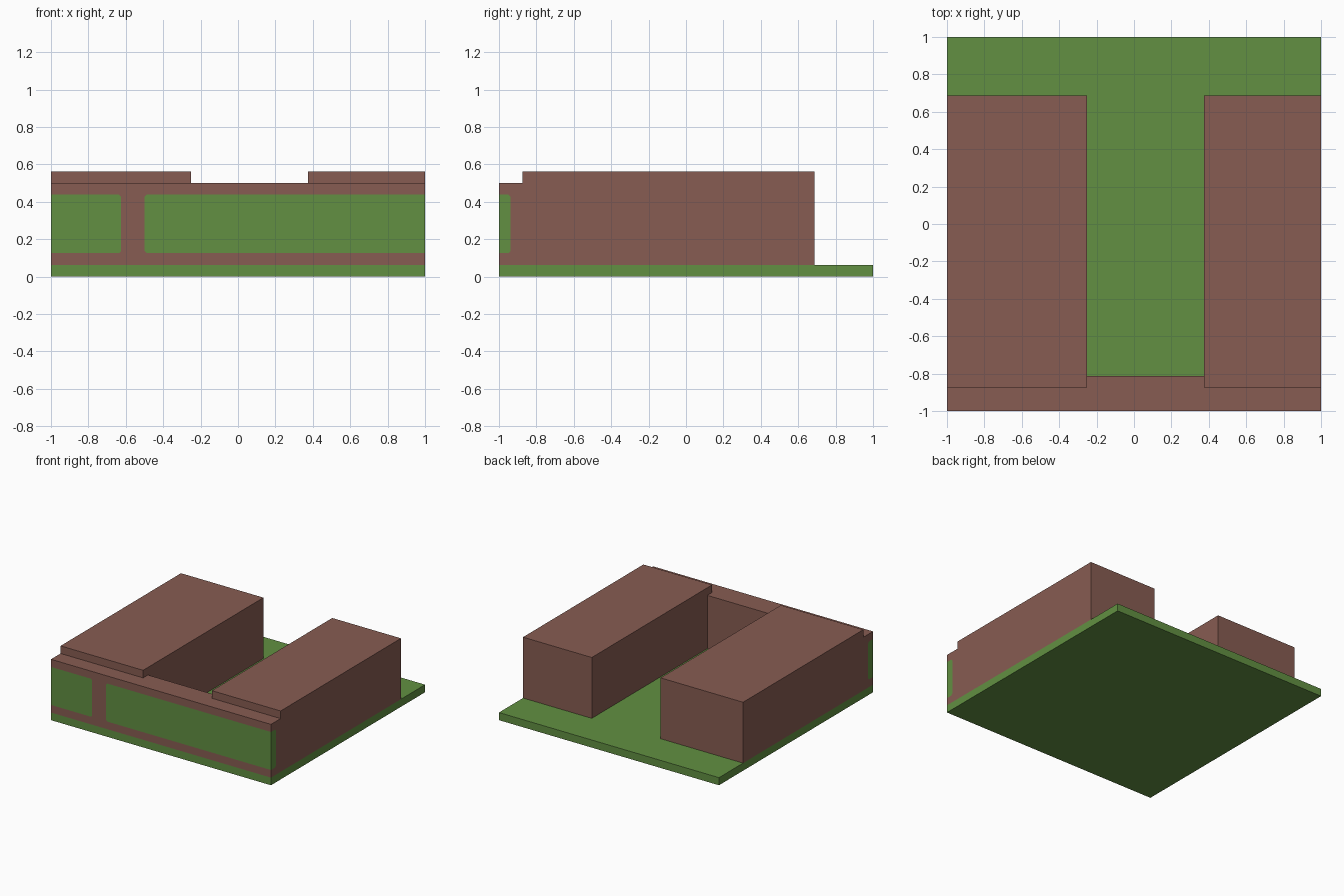
import bpy
import bmesh
from mathutils import Vector

U = 1 / 16  # the model sits on a sixteenth grid

cube = bpy.data.objects.get("Cube")
if cube:
    bpy.data.objects.remove(cube, do_unlink=True)


def make_material(name, rgb):
    mat = bpy.data.materials.new(name)
    mat.use_nodes = True
    color = (*rgb, 1)
    mat.diffuse_color = color
    mat.node_tree.nodes["Principled BSDF"].inputs["Base Color"].default_value = color
    return mat


brown = make_material("brown", (0.242, 0.107, 0.084))
green = make_material("green", (0.122, 0.279, 0.054))


def finish(bm, name, *materials):
    bmesh.ops.recalc_face_normals(bm, faces=bm.faces)
    mesh = bpy.data.meshes.new(name)
    bm.to_mesh(mesh)
    bm.free()
    for mat in materials:
        mesh.materials.append(mat)
    obj = bpy.data.objects.new(name, mesh)
    bpy.context.collection.objects.link(obj)


def box(low, high):
    low, high = Vector(low), Vector(high)
    bm = bmesh.new()
    bmesh.ops.create_cube(bm, size=1)
    for v in bm.verts:
        v.co = (low + high) / 2 + v.co * (high - low)
    return bm


# Base slab
finish(box((-1, -1, 0), (1, 1, U)), "base", green)

# Two long wings, each with a lip overhanging the front wall
WALL_BACK = -13 * U
for name, x0, x1 in (("right_wing", -1, -4 * U), ("left_wing", 6 * U, 1)):
    profile = [(WALL_BACK, U), (11 * U, U), (11 * U, 9 * U),
               (-14 * U, 9 * U), (-14 * U, 8 * U), (WALL_BACK, 8 * U)]
    bm = bmesh.new()
    face = bm.faces.new([bm.verts.new((x0, y, z)) for y, z in profile])
    side = bmesh.ops.extrude_face_region(bm, geom=[face])
    moved = [g for g in side["geom"] if isinstance(g, bmesh.types.BMVert)]
    bmesh.ops.translate(bm, verts=moved, vec=(x1 - x0, 0, 0))
    finish(bm, name, brown)

# Front wall, cut so that the panels wrap round its two outer corners
Z0, Z1 = 2 * U, 7 * U
POST = (-10 * U, -8 * U)
SIDE_END = -15 * U
CHAMFER = 0.012
bm = box((-1, -1, U), (1, WALL_BACK, 8 * U))


def cut(point, normal, faces=None):
    faces = list(faces or bm.faces)
    edges = {e for f in faces for e in f.edges}
    verts = {v for f in faces for v in f.verts}
    bmesh.ops.bisect_plane(bm, geom=[*verts, *edges, *faces], dist=1e-5,
                           plane_co=point, plane_no=normal)


for z in (Z0, Z1):
    cut((0, 0, z), (0, 0, 1))
for x in POST:
    cut((x, 0, 0), (1, 0, 0))
cut((0, SIDE_END, 0), (0, 1, 0))


def is_panel(face):
    c = face.calc_center_median()
    if not Z0 < c.z < Z1:
        return False
    on_front = c.y < -0.999 and not POST[0] < c.x < POST[1]
    return on_front or (abs(c.x) > 0.999 and c.y < SIDE_END)


panels = [f for f in bm.faces if is_panel(f)]
for f in panels:
    f.material_index = 1

# Clip the inner corners of the panels
corners = [((x, -1), (d, 0)) for x, d in zip(POST, (-1, 1))]
corners += [((x, SIDE_END), (0, -1)) for x in (-1, 1)]
for (x, y), (dx, dy) in corners:
    for z, dz in ((Z0, 1), (Z1, -1)):
        corner, inward = Vector((x, y, z)), Vector((dx, dy, dz))
        near = [f for f in bm.faces if f.material_index == 1
                and any((v.co - corner).length < 1e-4 for v in f.verts)]
        cut(corner + Vector((dx, dy, 0)) * CHAMFER, inward, near)
        for f in bm.faces:
            if f.material_index and (f.calc_center_median() - corner).length < CHAMFER:
                f.material_index = 0
finish(bm, "front_wall", brown, green)
